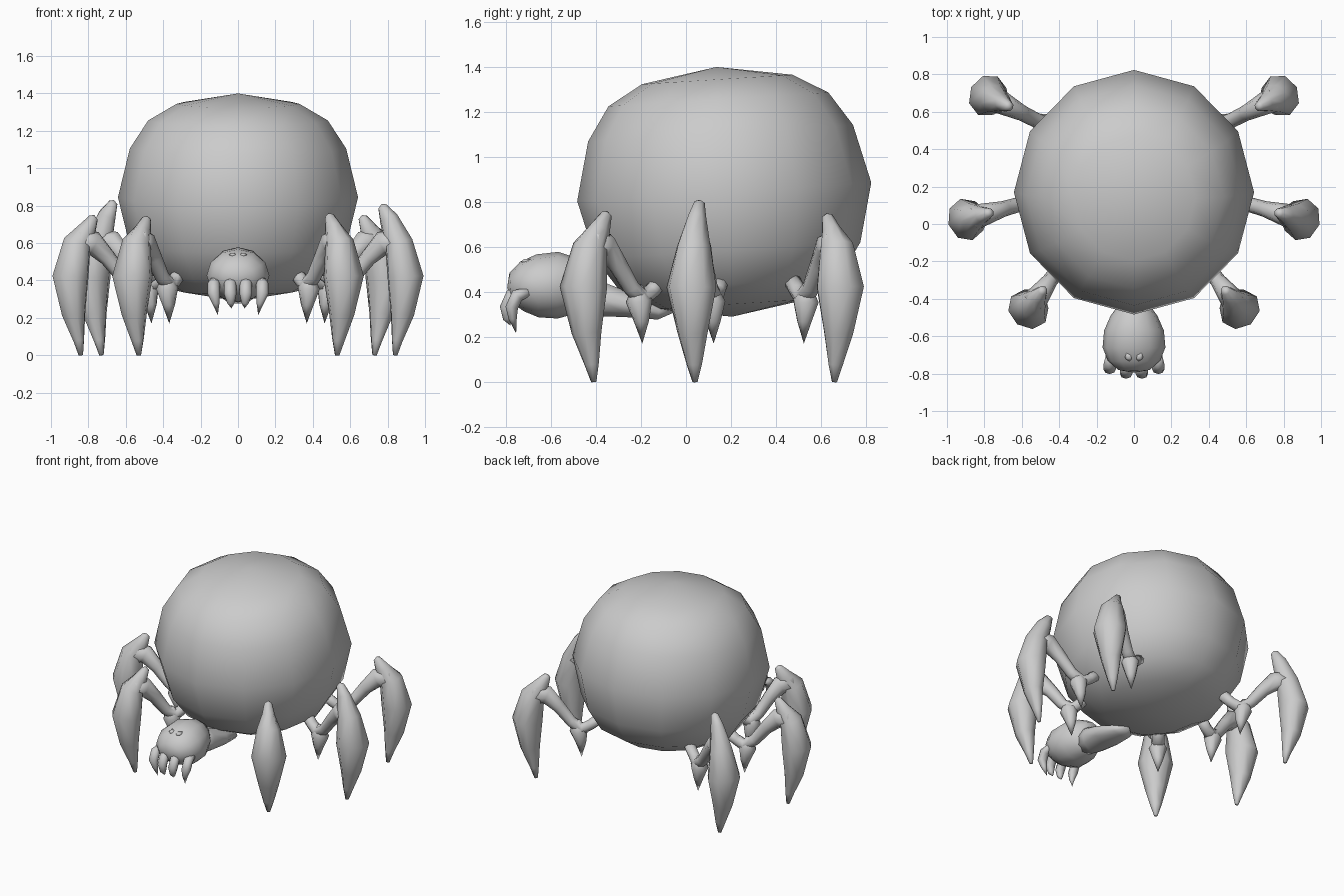
import bpy
import bmesh
import math
from mathutils import Vector, Matrix

cube = bpy.data.objects.get("Cube")
if cube:
    bpy.data.objects.remove(cube, do_unlink=True)

grey = bpy.data.materials.new("plain grey")
grey.use_nodes = True
grey.diffuse_color = (0.6, 0.6, 0.6, 1)
grey.node_tree.nodes["Principled BSDF"].inputs["Base Color"].default_value = grey.diffuse_color


def loft(name, sections, side, count, place=Matrix()):
    """Skin elliptical rings; a section is (centre, radius along side, other radius)."""
    bm = bmesh.new()
    side = Vector(side)
    centres = [Vector(s[0]) for s in sections]
    rings = []
    for i, (_, a, b) in enumerate(sections):
        along = centres[min(i + 1, len(centres) - 1)] - centres[max(i - 1, 0)]
        other = along.cross(side).normalized()
        ring = []
        for k in range(count):
            t = math.tau * k / count
            ring.append(bm.verts.new(place @ (centres[i] + side * a * math.cos(t) + other * b * math.sin(t))))
        rings.append(ring)
    for low, high in zip(rings, rings[1:]):
        for k in range(count):
            n = (k + 1) % count
            bm.faces.new((low[k], low[n], high[n], high[k]))
    for ring, section in ((rings[0], sections[0]), (rings[-1], sections[-1])):
        if section[1] > 0:
            bm.faces.new(ring)
    bmesh.ops.remove_doubles(bm, verts=bm.verts, dist=0.0001)
    bmesh.ops.recalc_face_normals(bm, faces=bm.faces)
    mesh = bpy.data.meshes.new(name)
    bm.to_mesh(mesh)
    bm.free()
    mesh.materials.append(grey)
    mesh.shade_smooth()
    obj = bpy.data.objects.new(name, mesh)
    bpy.context.collection.objects.link(obj)
    return obj


X, Y = (1, 0, 0), (0, 1, 0)

# Large round abdomen, leaning slightly forward at the top
middle, axis = Vector((0, 0.17, 0.845)), Vector((0, -0.035, 0.555))
half = [(0.9, 0.335), (0.74, 0.49), (0.47, 0.59)]
profile = [(-1, 0)] + [(-h, r) for h, r in half] + [(0, 0.655)]
profile += [(h, r) for h, r in reversed(half)] + [(1, 0)]
loft("abdomen", [(middle + axis * h, r * 0.98, r) for h, r in profile], X, 12)

# Slim thorax under the abdomen
loft("thorax", [((0, -0.5, 0.4), 0.08, 0.09), ((0, -0.4, 0.37), 0.1, 0.085),
                ((0, -0.27, 0.345), 0.11, 0.06), ((0, -0.12, 0.31), 0.08, 0.035),
                ((0, -0.05, 0.31), 0, 0)], X, 10)

# Head
loft("head", [((0, -0.43, 0.42), 0.08, 0.09), ((0, -0.49, 0.425), 0.125, 0.125),
              ((0, -0.57, 0.43), 0.16, 0.148), ((0, -0.66, 0.427), 0.168, 0.14),
              ((0, -0.73, 0.425), 0.14, 0.11), ((0, -0.78, 0.42), 0.085, 0.065),
              ((0, -0.795, 0.42), 0, 0)], X, 12)


# Eyes and curved fangs
for sign, label in ((1, "left"), (-1, "right")):
    loft(label + "_eye", [((sign * 0.028, -0.69, 0.535), 0.024, 0.014),
                          ((sign * 0.028, -0.72, 0.537), 0.018, 0.01),
                          ((sign * 0.025, -0.735, 0.535), 0, 0)], X, 6)
    for part, x, y, tip_x, tip_z in (("inner", 0.042, -0.775, 0.035, 0.25),
                                     ("outer", 0.13, -0.75, 0.108, 0.215)):
        loft(f"{label}_{part}_fang",
             [((sign * x, y + 0.05, 0.4), 0.02, 0.02),
              ((sign * x, y, 0.385), 0.033, 0.03),
              ((sign * x, y - 0.025, 0.33), 0.034, 0.028),
              ((sign * (x + tip_x) / 2, y - 0.02, 0.28), 0.02, 0.018),
              ((sign * tip_x, y - 0.005, tip_z), 0, 0)], X, 8)


def leg(label, foot, angle, knee, reach, sign):
    """Local x points outward from the foot; sign mirrors to the other side."""
    place = (Matrix.Diagonal((sign, 1, 1, 1)) @ Matrix.Translation((*foot, 0))
             @ Matrix.Rotation(math.radians(angle), 4, "Z"))
    blade = [(0, 0, 0.012, 0.012), (0.012, 0.08, 0.036, 0.03), (0.04, 0.22, 0.07, 0.065),
             (0.058, 0.42, 0.115, 0.1), (0.02, 0.6, 0.078, 0.078),
             (-0.035, knee - 0.08, 0.042, 0.052), (-0.07, knee - 0.015, 0.025, 0.026),
             (-0.075, knee, 0, 0)]
    arm = [(0.02, 0.6, 0.07, 0.08), (-0.07, 0.6, 0.055, 0.065), (-0.15, 0.52, 0.042, 0.045),
           (-0.23, 0.42, 0.04, 0.038), (-0.3, 0.37, 0.045, 0.045),
           (-0.36, 0.405, 0.038, 0.036), (-0.42, 0.455, 0.04, 0.036)]
    spike = [(-0.27, 0.43, 0.02, 0.02), (-0.28, 0.36, 0.06, 0.06),
             (-0.295, 0.27, 0.034, 0.034), (-0.3, 0.17, 0, 0)]
    for part, rows, scale in (("blade", blade, 1), ("arm", arm, reach), ("spike", spike, reach)):
        loft(f"{label}_leg_{part}", [((r * scale, 0, z), a, b) for r, z, a, b in rows], Y, 8, place)


# Six legs, knees raised alternately
for label, foot, angle, left_knee, right_knee, reach in (
        ("front", (0.53, -0.41), -53, 0.76, 0.745, 0.9),
        ("middle", (0.84, 0.04), -16, 0.81, 0.75, 1),
        ("rear", (0.73, 0.66), 27, 0.75, 0.83, 1)):
    leg("left_" + label, foot, angle, left_knee, reach, 1)
    leg("right_" + label, foot, angle, right_knee, reach, -1)
